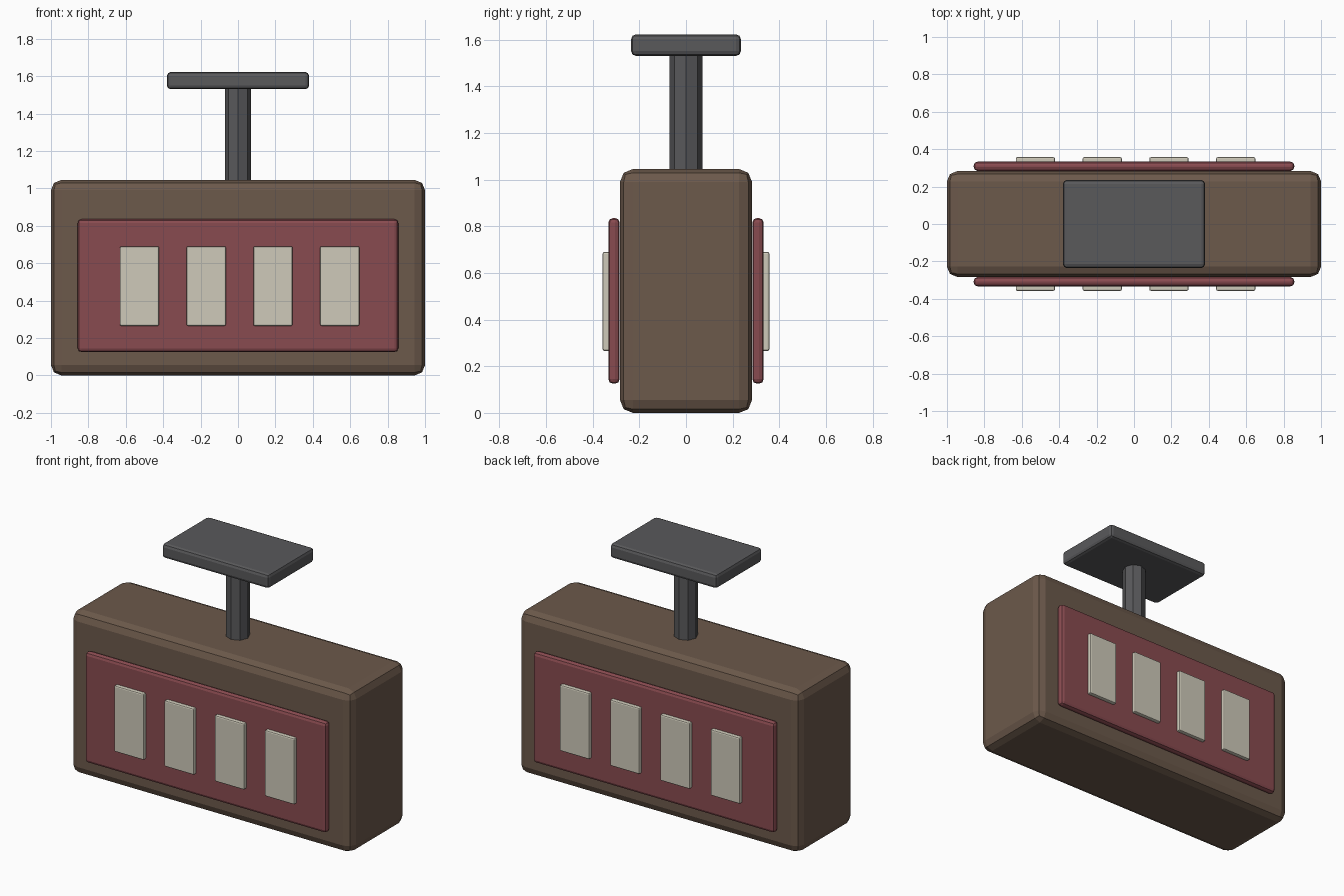
import bpy
from math import pi

if "Cube" in bpy.data.objects:
    bpy.data.objects.remove(bpy.data.objects["Cube"])


def material(name, rgb):
    m = bpy.data.materials.new(name)
    m.diffuse_color = (*rgb, 1)
    m.use_nodes = True
    m.node_tree.nodes["Principled BSDF"].inputs["Base Color"].default_value = m.diffuse_color
    return m


BROWN = material("brown", (0.15, 0.10, 0.07))
RED = material("red", (0.25, 0.07, 0.08))
CREAM = material("cream", (0.62, 0.59, 0.49))
GREY = material("dark_grey", (0.10, 0.10, 0.105))


def box(name, lo, hi, mat, bevel, segments=2):
    """Bevelled box spanning two opposite corners."""
    bpy.ops.mesh.primitive_cube_add(size=1, location=[(a + b) / 2 for a, b in zip(lo, hi)])
    ob = bpy.context.object
    ob.name = name
    ob.scale = [b - a for a, b in zip(lo, hi)]
    bpy.ops.object.transform_apply(location=False, rotation=False, scale=True)
    ob.data.materials.append(mat)
    mod = ob.modifiers.new("Bevel", "BEVEL")
    mod.width = bevel
    mod.segments = segments
    return ob


# Main casing
box("casing", (-1, -0.283, 0), (1, 0.283, 1.045), BROWN, 0.055)

# Display panel and four digit tiles on the front and the back
for side, s in (("front", -1), ("back", 1)):
    y = sorted((s * 0.284, s * 0.333))
    box(side + "_panel", (-0.857, y[0], 0.125), (0.857, y[1], 0.835), RED, 0.02)
    y = sorted((s * 0.315, s * 0.357))
    for i in range(4):
        x = -0.527 + i * 0.357
        box(f"{side}_tile_{i + 1}", (x - 0.105, y[0], 0.265), (x + 0.105, y[1], 0.69), CREAM, 0.008)

# Octagonal hanging post
bpy.ops.mesh.primitive_cylinder_add(vertices=8, radius=0.07, depth=0.53, location=(0, 0, 1.285))
post = bpy.context.object
post.name = "hanging_post"
post.data.materials.append(GREY)

# Ceiling mounting plate
box("mounting_plate", (-0.38, -0.235, 1.53), (0.38, 0.235, 1.622), GREY, 0.02)
